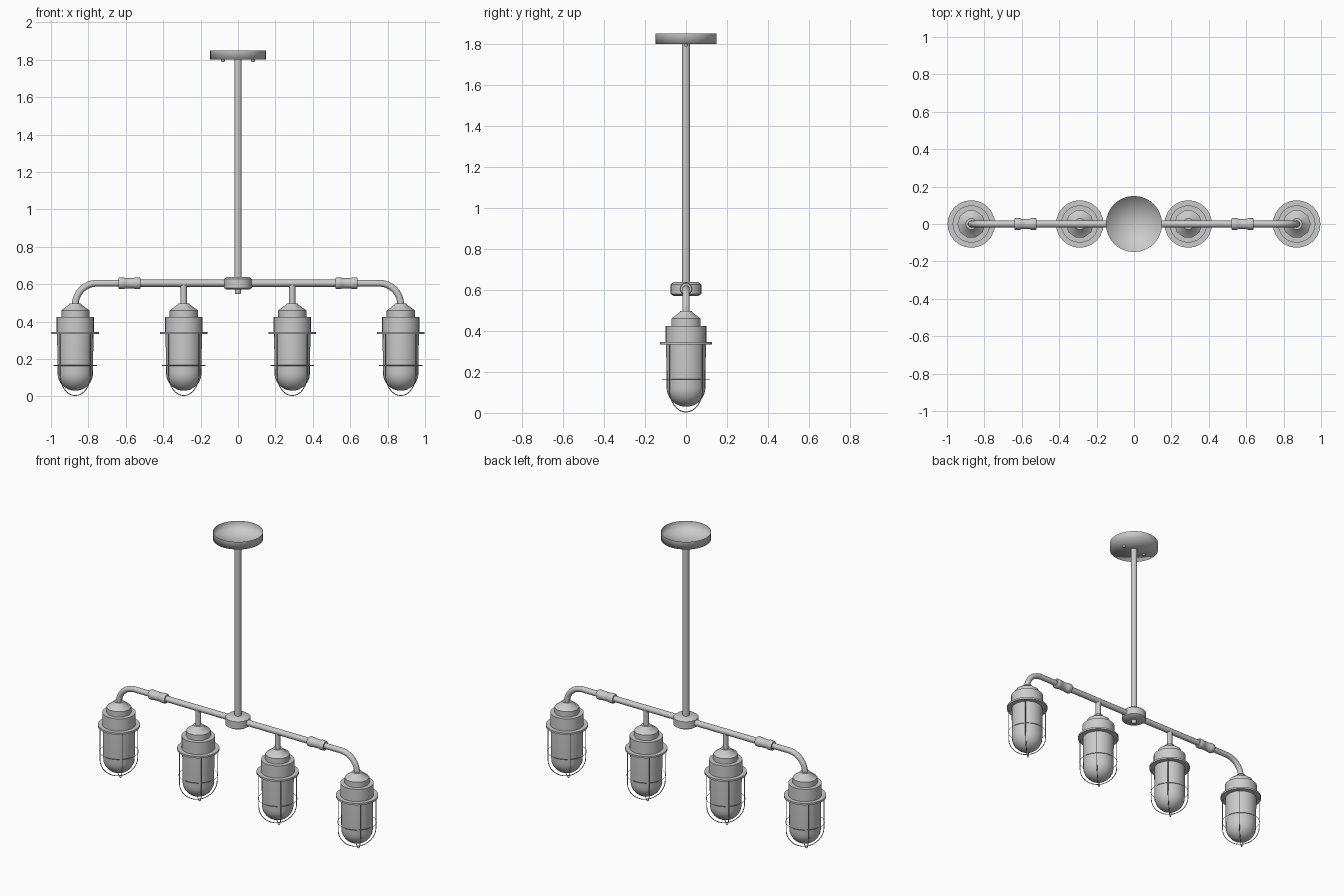
import bpy, bmesh, math
from mathutils import Vector

if "Cube" in bpy.data.objects:
    bpy.data.objects.remove(bpy.data.objects["Cube"])

grey = bpy.data.materials.new("satin grey")
grey.use_nodes = True
colour = (0.6, 0.6, 0.6, 1)
grey.diffuse_color = colour
grey.node_tree.nodes["Principled BSDF"].inputs["Base Color"].default_value = colour


def finish(name, bm, loc=(0, 0, 0), rot=(0, 0, 0), angle=40):
    me = bpy.data.meshes.new(name)
    bm.to_mesh(me)
    bm.free()
    ob = bpy.data.objects.new(name, me)
    bpy.context.collection.objects.link(ob)
    ob.location, ob.rotation_euler = loc, rot
    me.materials.append(grey)
    bpy.ops.object.select_all(action='DESELECT')
    ob.select_set(True)
    bpy.context.view_layer.objects.active = ob
    bpy.ops.object.shade_smooth_by_angle(angle=math.radians(angle))
    return ob


def lathe(name, profile, sides=24, **kw):
    """Revolve (radius, z) points, listed bottom to top, about z."""
    bm = bmesh.new()
    vs = [bm.verts.new((r, 0, z)) for r, z in profile]
    es = [bm.edges.new(p) for p in zip(vs, vs[1:])]
    bmesh.ops.spin(bm, geom=vs + es, axis=(0, 0, 1), cent=(0, 0, 0),
                   angle=math.tau, steps=sides, use_duplicate=False)
    bmesh.ops.remove_doubles(bm, verts=bm.verts, dist=1e-5)
    bmesh.ops.recalc_face_normals(bm, faces=bm.faces)
    return finish(name, bm, **kw)


def tube(name, path, radius, sides=12, normal=Vector((0, 1, 0)), closed=False):
    """Sweep a circle along a planar path with the given plane normal."""
    bm = bmesh.new()
    pts = [Vector(p) for p in path]
    n, rings = len(pts), []
    for i, p in enumerate(pts):
        a = pts[i - 1] if closed or i else p
        b = pts[(i + 1) % n] if closed or i < n - 1 else p
        side = (b - a).normalized().cross(normal)
        rings.append([bm.verts.new(p + radius * (math.cos(t) * side + math.sin(t) * normal))
                      for t in (math.tau * k / sides for k in range(sides))])
    for i in range(n if closed else n - 1):
        r, s = rings[i], rings[(i + 1) % n]
        for k in range(sides):
            j = (k + 1) % sides
            bm.faces.new((r[k], r[j], s[j], s[k]))
    if not closed:
        bm.faces.new(rings[0])
        bm.faces.new(rings[-1])
    bmesh.ops.recalc_face_normals(bm, faces=bm.faces)
    return finish(name, bm)


def arc(radius, start, end, steps):
    return [(radius * math.cos(t), radius * math.sin(t)) for t in
            (math.radians(start + (end - start) * i / steps) for i in range(steps + 1))]


BAR_Z = 0.605
LAMPS = {"outer": 0.87, "inner": 0.29}

# Ceiling canopy: a shallow dish, open at the top
lathe("ceiling_canopy", [(0, 1.8), (0.15, 1.8), (0.15, 1.85)], 32, angle=100)
for side, s in (("left", 1), ("right", -1)):
    lathe(side + "_canopy_screw", [(0, 1.787), (0.008, 1.788), (0.011, 1.8)], 10,
          loc=(s * 0.08, 0, 0))

# Stem, hub and finial nut
tube("stem", [(0, 0, 0.6), (0, 0, 1.8)], 0.02, 16)
lathe("hub", [(0, 0.57), (0.06, 0.57), (0.075, 0.58), (0.075, 0.627), (0.06, 0.638), (0, 0.638)])
lathe("finial_nut", [(0, 0.548), (0.014, 0.548), (0.017, 0.553), (0.017, 0.575)], 12)


def lamp(name, x):
    # Stepped holder with faceted neck
    lathe(name + "_neck", [(0.075, 0.42), (0.075, 0.46), (0.033, 0.49), (0.03, 0.497), (0, 0.497)],
          10, loc=(x, 0, 0))
    lathe(name + "_holder", [(0, 0.34), (0.1, 0.34), (0.1, 0.425), (0, 0.425)], loc=(x, 0, 0))
    lathe(name + "_flange", [(0, 0.333), (0.127, 0.333), (0.127, 0.345), (0, 0.345)], loc=(x, 0, 0))
    # Glass jar with a round bottom
    dome = [(max(r, 0), z + 0.125) for r, z in arc(0.095, -90, 0, 8)]
    lathe(name + "_glass", dome + [(0.097, 0.34)], loc=(x, 0, 0))
    # Wire cage on the diagonals
    half = [(0.115, 0.335)] + [(r, z + 0.119) for r, z in arc(0.115, 0, -90, 8)]
    section = half + [(-r, z) for r, z in reversed(half[:-1])]
    for k in (1, 3):
        d = Vector((math.cos(k * math.pi / 4), math.sin(k * math.pi / 4), 0))
        path = [Vector((x, 0, z)) + d * r for r, z in section]
        tube(f"{name}_cage_wire_{k}", path, 0.0025, 5, d.cross(Vector((0, 0, 1))))
    ring = [(x + px, py, 0.165) for px, py in arc(0.117, 0, 345, 23)]
    tube(name + "_cage_ring", ring, 0.0015, 4, Vector((0, 0, 1)), closed=True)


for side, s in (("left", 1), ("right", -1)):
    # Arm, elbow and coupling
    tube(side + "_arm", [(0, 0, BAR_Z), (s * 0.58, 0, BAR_Z)], 0.019)
    bend = [(s * (0.755 + px), 0, 0.49 + pz) for px, pz in arc(0.115, 90, 0, 8)]
    tube(side + "_elbow", [(s * 0.58, 0, BAR_Z)] + bend, 0.018)
    lathe(side + "_coupling", [(0, -0.06), (0.027, -0.06), (0.031, -0.055), (0.031, -0.03),
                               (0.028, -0.025), (0.028, 0.025), (0.031, 0.03), (0.031, 0.055),
                               (0.027, 0.06), (0, 0.06)], 16,
          loc=(s * 0.58, 0, BAR_Z), rot=(0, math.pi / 2, 0))
    # Short drop to the inner lamp
    x = s * LAMPS["inner"]
    tube(side + "_drop", [(x, 0, 0.48), (x, 0, BAR_Z)], 0.017)
    for place, lx in LAMPS.items():
        lamp(f"{side}_{place}_lamp", s * lx)
